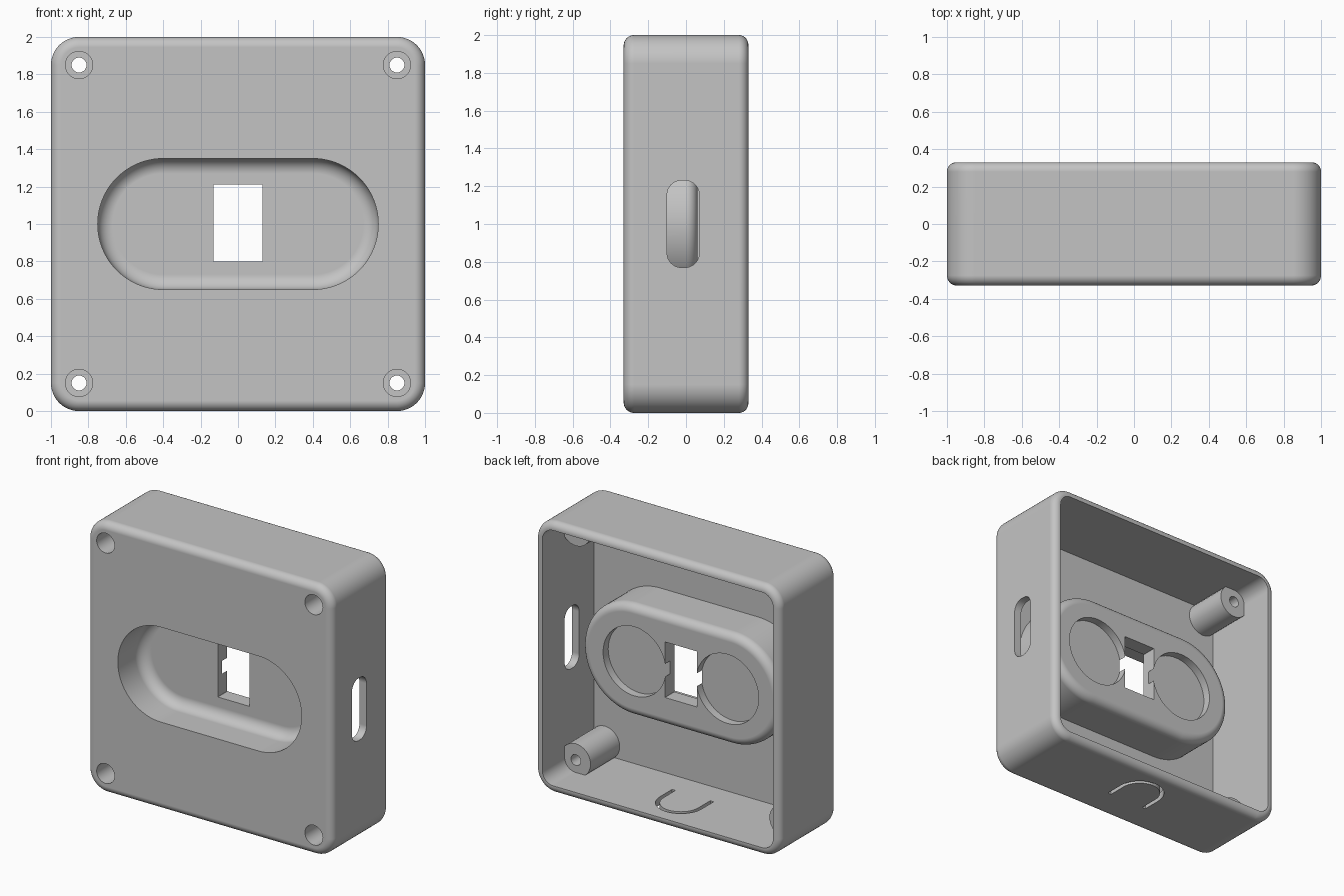
import bpy, bmesh, math
from math import sin, cos, pi

if "Cube" in bpy.data.objects:
    bpy.data.objects.remove(bpy.data.objects["Cube"], do_unlink=True)

grey = bpy.data.materials.new("grey plastic")
grey.use_nodes = True
grey.diffuse_color = (0.55, 0.55, 0.55, 1)
grey.node_tree.nodes["Principled BSDF"].inputs["Base Color"].default_value = (0.55, 0.55, 0.55, 1)

# How a profile point (u, v) at depth w maps to space, for each extrusion axis
AXES = {
    "X": lambda u, v, w: (w, u, v),
    "Y": lambda u, v, w: (u, w, v),
    "Z": lambda u, v, w: (u, v, w),
}


def loft(name, rings, axis="Y"):
    """Closed solid through matching outlines, given as (depth, points)."""
    bm = bmesh.new()
    loops = [[bm.verts.new(AXES[axis](u, v, w)) for u, v in pts] for w, pts in rings]
    n = len(loops[0])
    for a, b in zip(loops, loops[1:]):
        for i in range(n):
            j = (i + 1) % n
            bm.faces.new((a[i], a[j], b[j], b[i]))
    bm.faces.new(loops[0])
    bm.faces.new(loops[-1])
    bmesh.ops.recalc_face_normals(bm, faces=bm.faces)
    mesh = bpy.data.meshes.new(name)
    bm.to_mesh(mesh)
    bm.free()
    mesh.materials.append(grey)
    obj = bpy.data.objects.new(name, mesh)
    bpy.context.collection.objects.link(obj)
    return obj


def rounded(cu, cv, hu, hv, r, seg=12):
    """Rounded rectangle outline; straight runs of zero length are merged."""
    pts = []
    for k, (su, sv) in enumerate(((1, 1), (-1, 1), (-1, -1), (1, -1))):
        for i in range(seg + 1):
            t = (k + i / seg) * pi / 2
            p = (cu + su * (hu - r) + r * cos(t), cv + sv * (hv - r) + r * sin(t))
            if not pts or math.dist(p, pts[-1]) > 1e-5:
                pts.append(p)
    if math.dist(pts[0], pts[-1]) < 1e-5:
        pts.pop()
    return pts


def block(name, cu, cv, hu, hv, r, w0, w1, f0=0, f1=0, axis="Y", seg=12):
    """Rounded prism with optional fillets of size f0 and f1 on its two ends."""
    steps = [i / 8 * pi / 2 for i in range(9)]
    start = [(w0 + f0 * (1 - sin(t)), f0 * (1 - cos(t))) for t in reversed(steps)] if f0 else [(w0, 0)]
    end = [(w1 - f1 * (1 - sin(t)), f1 * (1 - cos(t))) for t in steps] if f1 else [(w1, 0)]
    rings = [(w, rounded(cu, cv, hu - d, hv - d, r - d, seg)) for w, d in start + end]
    return loft(name, rings, axis)


def cylinder(name, cx, cz, r, y0, y1, seg=32):
    ring = [(cx + r * cos(i * 2 * pi / seg), cz + r * sin(i * 2 * pi / seg)) for i in range(seg)]
    return loft(name, [(y0, ring), (y1, ring)])


def combine(target, tool, operation):
    mod = target.modifiers.new(tool.name, "BOOLEAN")
    mod.operation = operation
    mod.solver = "EXACT"
    mod.object = tool
    bpy.context.view_layer.objects.active = target
    bpy.ops.object.modifier_apply(modifier=mod.name)
    bpy.data.objects.remove(tool, do_unlink=True)


# Case shell, open at the back
case = block("case", 0, 1, 1, 1, 0.15, -0.33, 0.33, 0.055, 0.05)
combine(case, block("cavity", 0, 1, 0.942, 0.942, 0.09, -0.27, 0.5), "DIFFERENCE")

# Raised boss behind the pocket
combine(case, block("boss", 0, 1, 0.81, 0.41, 0.41, -0.3, 0.06, 0, 0.06, seg=20), "UNION")

# Corner screw posts with counterbores
corners = [(x, z) for x in (-0.85, 0.85) for z in (0.15, 1.85)]
for x, z in corners:
    combine(case, cylinder("post", x, z, 0.12, -0.3, 0.07), "UNION")
for x, z in corners:
    combine(case, cylinder("counterbore", x, z, 0.073, -0.5, -0.08), "DIFFERENCE")
    combine(case, cylinder("screw_hole", x, z, 0.04, -0.2, 0.2), "DIFFERENCE")

# Front pocket with filleted floor, and the window through it
combine(case, block("pocket", 0, 1, 0.75, 0.35, 0.35, -0.5, -0.05, 0, 0.08, seg=20), "DIFFERENCE")
combine(case, block("window", 0, 1.005, 0.13, 0.205, 0.001, -0.2, 0.2, seg=1), "DIFFERENCE")

# Round recesses in the back of the boss
for x in (-0.38, 0.38):
    combine(case, cylinder("recess", x, 1, 0.255, 0.0, 0.2, 48), "DIFFERENCE")

# Cable slot in the left wall
combine(case, block("slot", -0.015, 1, 0.085, 0.23, 0.075, 0.88, 1.1, axis="X"), "DIFFERENCE")

# U-shaped slit in the bottom wall
arc = [i / 20 * pi for i in range(21)]
outer, inner = 0.17, 0.142
outline = [(outer, -0.08)] + [(outer * cos(t), 0.06 + outer * sin(t)) for t in arc] + [(-outer, -0.08)]
outline += [(-inner, -0.08)] + [(inner * cos(t), 0.06 + inner * sin(t)) for t in reversed(arc)]
outline += [(inner, -0.08)]
combine(case, loft("slit", [(-0.1, outline), (0.12, outline)], "Z"), "DIFFERENCE")

# Smooth fillets with crisp edges
bpy.ops.object.select_all(action="DESELECT")
case.select_set(True)
bpy.context.view_layer.objects.active = case
bpy.ops.object.shade_smooth_by_angle(angle=math.radians(30))
weighted = case.modifiers.new("weighted normals", "WEIGHTED_NORMAL")
weighted.keep_sharp = True
